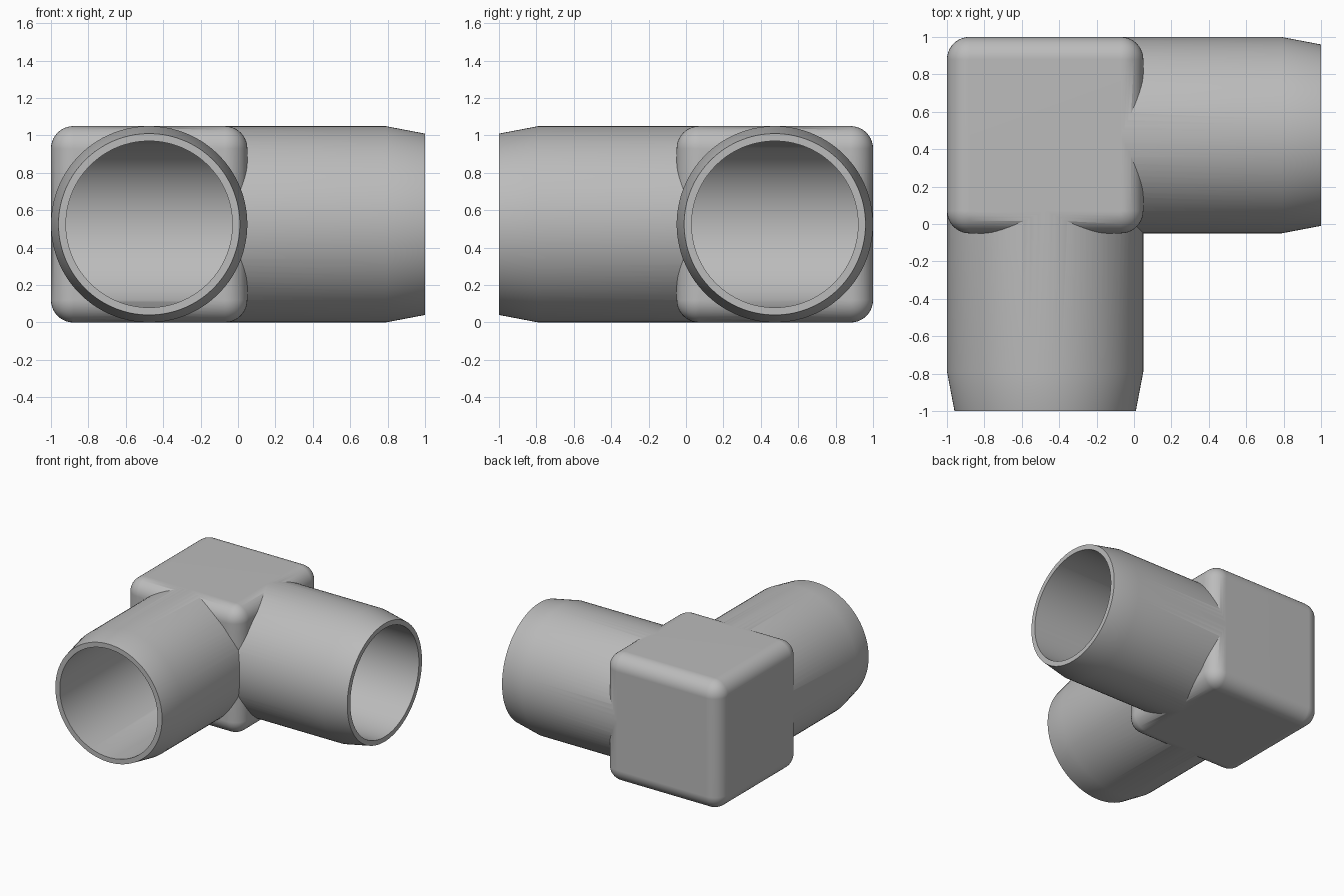
import bpy, bmesh, math
from mathutils import Vector

if "Cube" in bpy.data.objects:
    bpy.data.objects.remove(bpy.data.objects["Cube"], do_unlink=True)

SEGMENTS = 96
HALF = 0.525                          # half width of block, radius of tubes
BORE = 0.445
CENTRE = Vector((-0.475, 0.475, HALF))

grey = bpy.data.materials.new("plain grey")
grey.use_nodes = True
grey.diffuse_color = (0.5, 0.5, 0.5, 1)
grey.node_tree.nodes["Principled BSDF"].inputs["Base Color"].default_value = (0.5, 0.5, 0.5, 1)


def add_object(name, bm):
    bmesh.ops.recalc_face_normals(bm, faces=bm.faces)
    mesh = bpy.data.meshes.new(name)
    bm.to_mesh(mesh)
    bm.free()
    mesh.materials.append(grey)
    obj = bpy.data.objects.new(name, mesh)
    bpy.context.collection.objects.link(obj)
    return obj


def loft(name, stations):
    """Join rings of points; each station maps (side, height) to a point, with a radius."""
    bm = bmesh.new()
    rings = []
    for radius, place in stations:
        ring = []
        for i in range(SEGMENTS):
            a = 2 * math.pi * (i + 0.5) / SEGMENTS
            offset = place(radius * math.cos(a), radius * math.sin(a))
            ring.append(bm.verts.new(CENTRE + Vector(offset)))
        rings.append(ring)
    for r, s in zip(rings, rings[1:]):
        for i in range(SEGMENTS):
            j = (i + 1) % SEGMENTS
            bm.faces.new((r[i], r[j], s[j], s[i]))
    bm.faces.new(rings[0])
    bm.faces.new(rings[-1])
    return add_object(name, bm)


def front_ring(d):
    return lambda c, h: (c, -d, h)


def left_ring(d):
    return lambda c, h: (d, -c, h)


# Rounded corner block
bm = bmesh.new()
bmesh.ops.create_cube(bm, size=2 * HALF)
bmesh.ops.translate(bm, verts=bm.verts, vec=CENTRE)
bmesh.ops.bevel(bm, geom=bm.edges[:], offset=0.12, segments=10, profile=0.5, affect='EDGES')
block = add_object("elbow_fitting", bm)

# Two tubes with tapered mouths
profile = [(HALF, 0), (HALF, 1.265), (0.485, 1.475)]
front_tube = loft("front_tube", [(r, front_ring(d)) for r, d in profile])
left_tube = loft("left_tube", [(r, left_ring(d)) for r, d in profile])

# Mitred bore running from one mouth to the other
bore = loft("bore_cutter", [(BORE, front_ring(1.6)),
                            (BORE, lambda c, h: (c, -c, h)),
                            (BORE, left_ring(1.6))])

# Join the tubes to the block, then cut the bore
bpy.ops.object.select_all(action='DESELECT')
bpy.context.view_layer.objects.active = block
block.select_set(True)
for tool, operation in ((front_tube, 'UNION'), (left_tube, 'UNION'), (bore, 'DIFFERENCE')):
    tool.hide_render = True
    mod = block.modifiers.new(tool.name, 'BOOLEAN')
    mod.operation = operation
    mod.solver = 'EXACT'
    mod.object = tool
    bpy.ops.object.modifier_apply(modifier=mod.name)
    bpy.data.objects.remove(tool, do_unlink=True)

# Smooth curves, flat block sides, sharp joins
bpy.ops.object.shade_smooth_by_angle(angle=math.radians(30))
weighted = block.modifiers.new("even_shading", 'WEIGHTED_NORMAL')
weighted.keep_sharp = True
